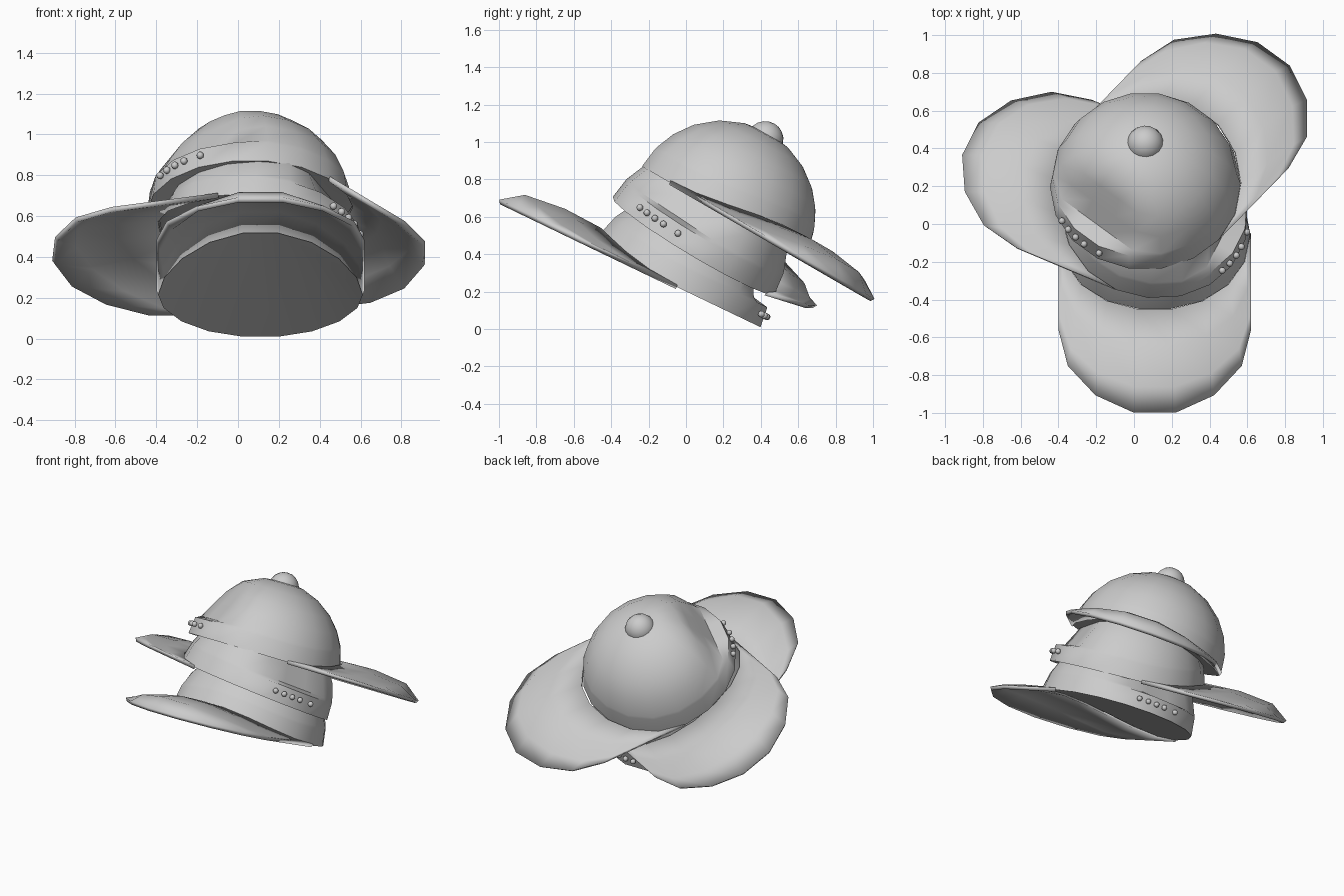
import bpy, bmesh
from math import sin, cos, asin, radians
from mathutils import Matrix, Vector

if "Cube" in bpy.data.objects:
    bpy.data.objects.remove(bpy.data.objects["Cube"])

R, SEG = 0.505, 18
ELEV = [0, 13, 15, 28, 42, 58, 74]        # crown ring elevations in degrees


def arch(x, h=0.1):
    return h * max(0.0, 1 - (x / R) ** 2)


def make_object(name, bm, frame, thickness=0):
    bmesh.ops.recalc_face_normals(bm, faces=bm.faces)
    me = bpy.data.meshes.new(name)
    bm.to_mesh(me)
    bm.free()
    ob = bpy.data.objects.new(name, me)
    bpy.context.collection.objects.link(ob)
    ob.matrix_world = frame
    if thickness:
        mod = ob.modifiers.new("thickness", 'SOLIDIFY')
        mod.thickness = thickness
        mod.offset = 0
    bpy.ops.object.select_all(action='DESELECT')
    ob.select_set(True)
    bpy.context.view_layer.objects.active = ob
    bpy.ops.object.shade_smooth_by_angle(angle=radians(40))
    return ob


def crown(name, frame):
    # dome whose front rim arches up, cut back flat above the rear strap
    bm = bmesh.new()
    rings = []
    for k, e in enumerate(ELEV):
        ring = []
        for i in range(SEG):
            a = radians(i * 360 / SEG)
            x, y = cos(a), sin(a)
            e0 = asin(arch(x * R) / R) if y > 0 else 0
            el = e0 + (radians(90) - e0) * e / 90
            py, pz = R * y * cos(el), 0.98 * R * sin(el)
            if k >= 2:
                py = max(py, -0.41 + 0.5 * (pz - 0.1))
            ring.append(bm.verts.new((R * x * cos(el), py, pz)))
        rings.append(ring)
    top = bm.verts.new((0, 0, 0.98 * R))
    for p, q in zip(rings, rings[1:]):
        for i in range(SEG):
            j = (i + 1) % SEG
            bm.faces.new((p[i], p[j], q[j], q[i]))
    for i in range(SEG):
        bm.faces.new((rings[-1][i], rings[-1][(i + 1) % SEG], top))
    # closed underside, fanned out from the two front rim corners
    rim = rings[0]
    bm.faces.new((rim[4], rim[5], rim[13], rim[14]))
    for i in range(14, 21):
        bm.faces.new((rim[4], rim[i % SEG], rim[(i + 1) % SEG]))
    for i in range(6, 13):
        bm.faces.new((rim[5], rim[i], rim[i + 1]))
    make_object(name, bm, frame)


def brim(name, frame):
    # arched visor lofted from the crown rim to a rounded outline
    half = [(R, 0), (0.505, 0.57), (0.455, 0.78), (0.31, 0.95), (0.11, 1.05)]
    outer = half + [(-x, y) for x, y in reversed(half)]
    bm = bmesh.new()
    rows = []
    for t, h in ((0, 0.1), (0.4, 0.11), (0.8, 0.085), (1, 0)):
        row = []
        for i, (ox, oy) in enumerate(outer):
            a = radians(i * 360 / SEG)
            x = R * cos(a) * (1 - t) + ox * t
            y = R * sin(a) * (1 - t) + oy * t
            row.append(bm.verts.new((x, y, arch(x, h))))
        rows.append(row)
    for p, q in zip(rows, rows[1:]):
        for i in range(len(outer) - 1):
            bm.faces.new((p[i], p[i + 1], q[i + 1], q[i]))
    bmesh.ops.remove_doubles(bm, verts=bm.verts, dist=0.001)
    make_object(name, bm, frame, 0.025)


def studs(name, frame):
    # adjuster studs on the back strap
    bm = bmesh.new()
    for d in (-21, -14, -7, 0, 11):
        a = radians(d)
        p = Vector((0.505 * sin(a), -0.505 * cos(a), 0.065))
        bmesh.ops.create_uvsphere(bm, u_segments=10, v_segments=6, radius=0.018,
                                  matrix=Matrix.Translation(p))
    make_object(name, bm, frame)


def button(name, frame):
    bm = bmesh.new()
    bmesh.ops.create_uvsphere(bm, u_segments=16, v_segments=10, radius=0.098,
                              matrix=Matrix.Translation((0, 0, 0.455)))
    make_object(name, bm, frame)


# (name, rim centre, brim heading, slope of the rim plane in x and y)
caps = [
    ("bottom", (0.11, -0.05, 0.225), (0, -1), (0, -0.48)),
    ("middle", (0.10, 0.04, 0.445), (-0.965, 0.405), (-0.12, -0.60)),
    ("top", (0.06, 0.195, 0.62), (0.68, 0.70), (0, -0.58)),
]
for name, c, head, slope in caps:
    n = Vector((-slope[0], -slope[1], 1)).normalized()
    f = Vector((head[0], head[1], head[0] * slope[0] + head[1] * slope[1])).normalized()
    r = f.cross(n)
    frame = Matrix.Translation(c) @ Matrix((r, f, n)).transposed().to_4x4()
    crown(name + "_cap_crown", frame)
    brim(name + "_cap_brim", frame)
    studs(name + "_cap_strap_studs", frame)
    button(name + "_cap_button", frame)
